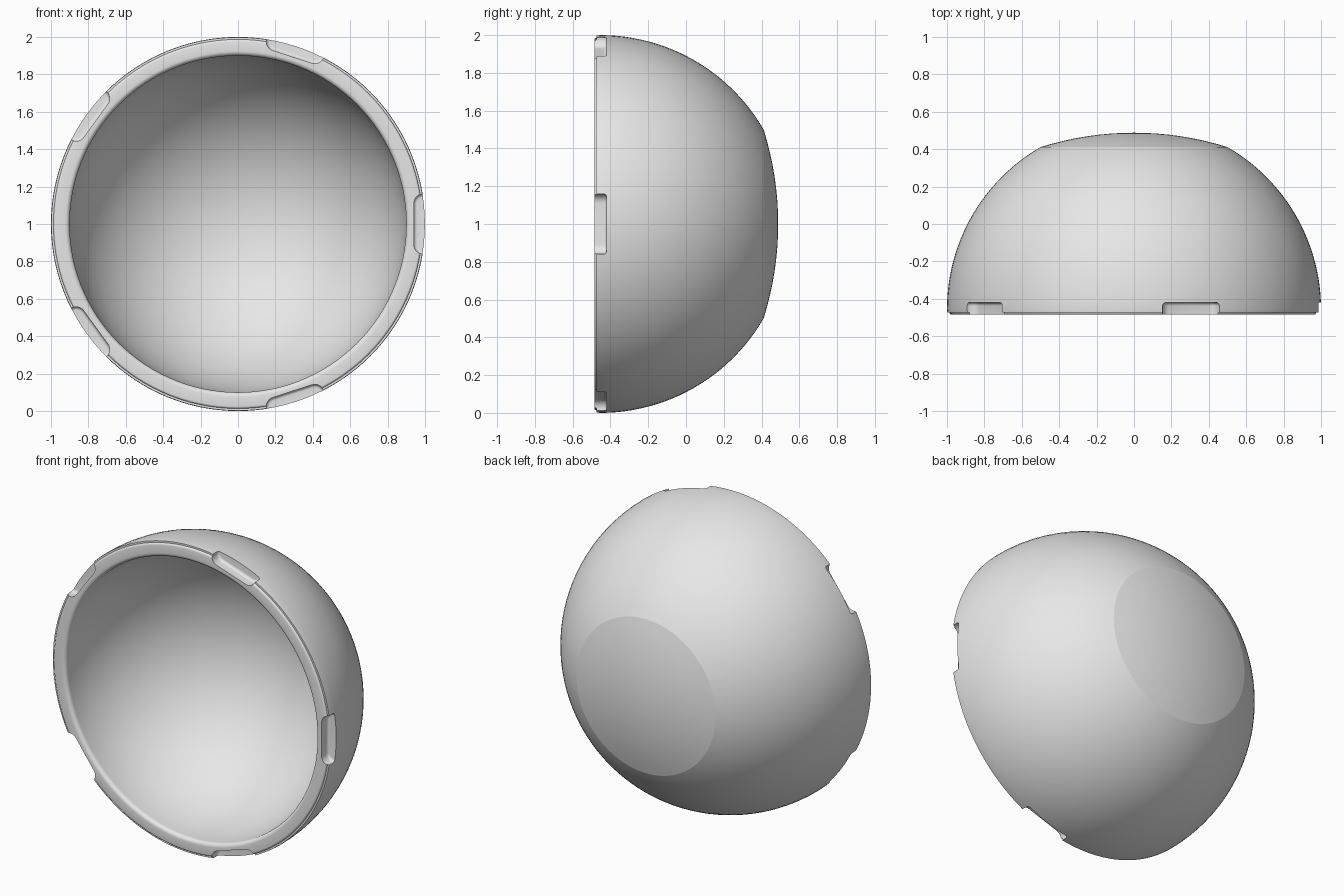
import bpy, bmesh
from math import sin, cos, pi, radians, hypot, asin
from mathutils import Matrix, Vector

if "Cube" in bpy.data.objects:
    bpy.data.objects.remove(bpy.data.objects["Cube"], do_unlink=True)

CENTRE_Y = -0.455      # plane through the middle of the dome sphere
CAP_EDGE = 0.5         # radius of the flatter cap on the back
CAP_TIP = 0.488
SEGMENTS = 120

grey = bpy.data.materials.new("light_grey")
grey.use_nodes = True
grey.diffuse_color = (0.8, 0.8, 0.8, 1)
grey.node_tree.nodes["Principled BSDF"].inputs["Base Color"].default_value = (0.8, 0.8, 0.8, 1)


def add_object(name, bm):
    mesh = bpy.data.meshes.new(name)
    bm.to_mesh(mesh)
    bm.free()
    mesh.materials.append(grey)
    obj = bpy.data.objects.new(name, mesh)
    bpy.context.collection.objects.link(obj)
    return obj


def arc(cx, cy, radius, start, end, steps):
    """Points (distance from axis, y) along an arc, angles in degrees."""
    angles = [radians(start + (end - start) * i / steps) for i in range(steps + 1)]
    return [(cx + radius * cos(a), cy + radius * sin(a)) for a in angles]


# Bowl profile: back cap, outer dome, rounded rim, inner dome
seam_y = CENTRE_Y + sin(radians(60))
sag = CAP_TIP - seam_y
cap_radius = (CAP_EDGE ** 2 + sag ** 2) / (2 * sag)
cap_angle = 90 - asin(CAP_EDGE / cap_radius) * 180 / pi
profile = arc(0, CAP_TIP - cap_radius, cap_radius, 90, cap_angle, 8)
profile += arc(0, CENTRE_Y, 1, 60, 0, 24)[1:]
profile += [(0.998, -0.473)]
profile += arc(0.975, -0.473, 0.012, 0, -90, 4)
profile += arc(0.925, -0.46, 0.025, -90, -180, 6)
profile += arc(0, CENTRE_Y, 0.9, 0, 90, 32)

bm = bmesh.new()
verts = [bm.verts.new((r, y, 1)) for r, y in profile]
edges = [bm.edges.new(pair) for pair in zip(verts, verts[1:])]
bmesh.ops.spin(bm, geom=verts + edges, cent=(0, 0, 1), axis=(0, 1, 0),
               angle=2 * pi, steps=SEGMENTS, use_duplicate=False)
bmesh.ops.remove_doubles(bm, verts=bm.verts, dist=0.0005)
bmesh.ops.recalc_face_normals(bm, faces=bm.faces)
bowl = add_object("bowl", bm)

# Five rounded notches spaced evenly around the rim
cutters = bmesh.new()
for i in range(5):
    part = bmesh.new()
    size = Matrix.Diagonal((0.26, 0.3, 0.32, 1))
    place = Matrix.Translation((0.94 + 0.13, -0.42 - 0.15, 0))
    bmesh.ops.create_cube(part, size=1, matrix=place @ size)
    corners = [e for e in part.edges if all(v.co.x < 1 for v in e.verts)
               and abs(e.verts[0].co.y - e.verts[1].co.y) > 0.1]
    bmesh.ops.bevel(part, geom=corners, offset=0.05, segments=8, profile=0.5, affect='EDGES')
    floor = [e for e in part.edges if all(v.co.y > -0.421 for v in e.verts)]
    bmesh.ops.bevel(part, geom=floor, offset=0.018, segments=5, profile=0.5, affect='EDGES')
    turn = Matrix.Translation((0, 0, 1)) @ Matrix.Rotation(2 * pi * i / 5, 4, 'Y')
    bmesh.ops.transform(part, matrix=turn, verts=part.verts)
    bmesh.ops.recalc_face_normals(part, faces=part.faces)
    temp = bpy.data.meshes.new("notch")
    part.to_mesh(temp)
    part.free()
    cutters.from_mesh(temp)
    bpy.data.meshes.remove(temp)
cutter = add_object("notch_cutter", cutters)
cutter.hide_render = True

cut = bowl.modifiers.new("rim_notches", 'BOOLEAN')
cut.operation = 'DIFFERENCE'
cut.solver = 'EXACT'
cut.object = cutter
bpy.context.view_layer.objects.active = bowl
bpy.ops.object.select_all(action='DESELECT')
bowl.select_set(True)
bpy.ops.object.modifier_apply(modifier=cut.name)
bpy.data.objects.remove(cutter, do_unlink=True)

# Smooth shading, with a crisp seam around the back cap
bpy.ops.object.shade_smooth_by_angle(angle=radians(30))
mesh = bowl.data


def on_seam(v):
    return abs(hypot(v.co.x, v.co.z - 1) - CAP_EDGE) < 0.003 and abs(v.co.y - seam_y) < 0.003


for edge in mesh.edges:
    if all(on_seam(mesh.vertices[i]) for i in edge.vertices):
        edge.use_edge_sharp = True
